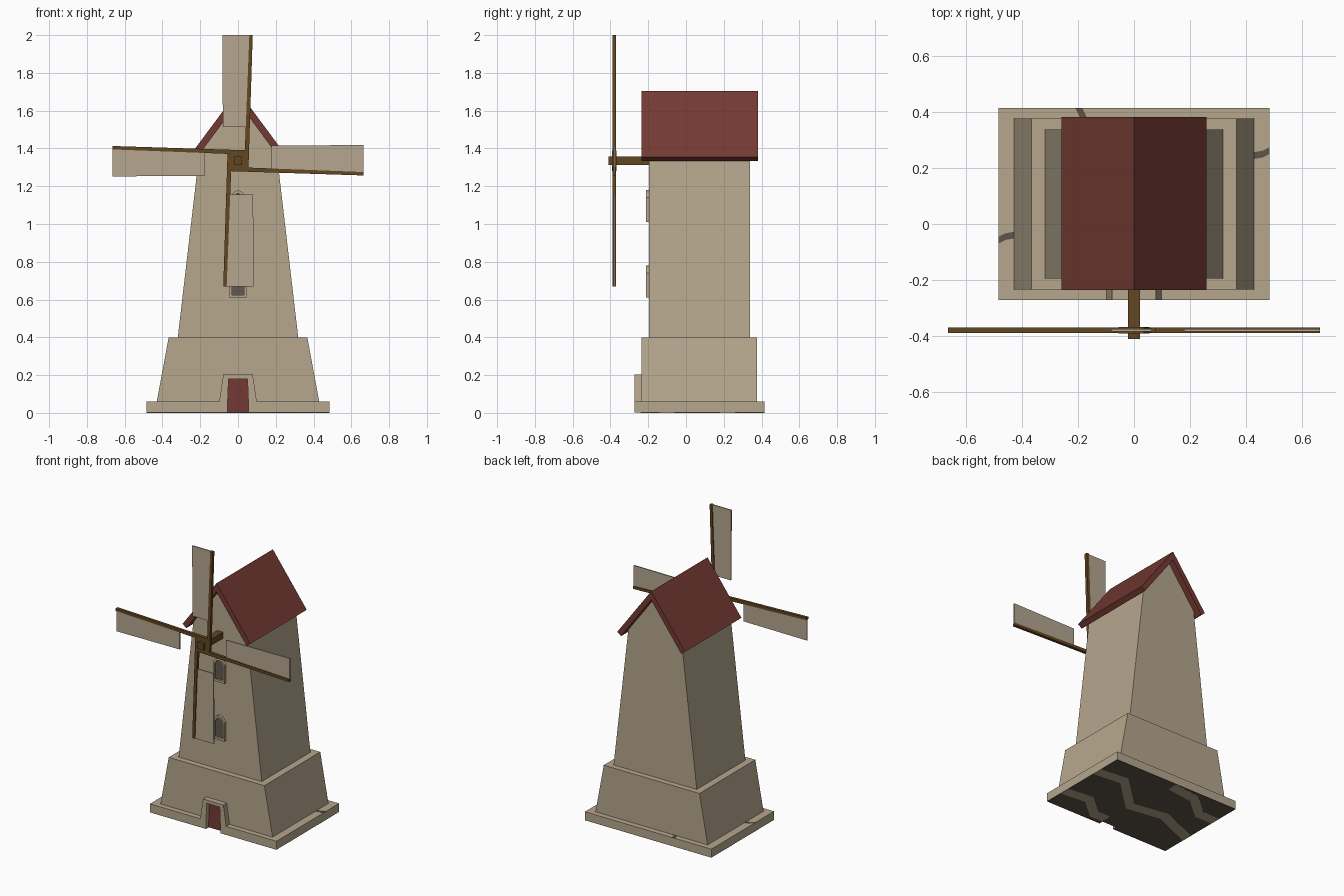
import bpy, bmesh, math
from mathutils import Vector

if "Cube" in bpy.data.objects:
    bpy.data.objects.remove(bpy.data.objects["Cube"])


def material(name, rgb):
    m = bpy.data.materials.new(name)
    m.diffuse_color = (*rgb, 1)
    m.use_nodes = True
    m.node_tree.nodes["Principled BSDF"].inputs["Base Color"].default_value = m.diffuse_color
    return m


STONE = material("pale stone", (0.465, 0.385, 0.27))
SAIL = material("sail cloth", (0.465, 0.385, 0.28))
RED = material("dark red", (0.174, 0.042, 0.033))
WOOD = material("brown wood", (0.127, 0.063, 0.016))
GLASS = material("window grey", (0.12, 0.10, 0.08))
SOIL = material("dark underside", (0.11, 0.09, 0.065))


def prism(name, pts, a, b, mat, axis="y"):
    """Extrude a flat outline: (x, z) along y, or (x, y) along z."""
    bm = bmesh.new()
    place = (lambda p, d: (p[0], d, p[1])) if axis == "y" else (lambda p, d: (p[0], p[1], d))
    face = bm.faces.new([bm.verts.new(place(p, a)) for p in pts])
    top = bmesh.ops.extrude_face_region(bm, geom=[face])
    shift = Vector(place((0, 0), b - a))
    bmesh.ops.translate(bm, vec=shift, verts=[g for g in top["geom"] if isinstance(g, bmesh.types.BMVert)])
    bmesh.ops.recalc_face_normals(bm, faces=bm.faces)
    me = bpy.data.meshes.new(name)
    bm.to_mesh(me)
    bm.free()
    me.materials.append(mat)
    ob = bpy.data.objects.new(name, me)
    bpy.context.collection.objects.link(ob)
    return ob


def mirrored(half):
    """Complete an outline from its right half, listed bottom to top."""
    return half + [(-x, z) for x, z in reversed(half) if abs(x) > 1e-6]


def box(x, z0, z1):
    return [(x, z0), (x, z1), (-x, z1), (-x, z0)]


def band(path, w):
    """Widen a path into a ribbon outline, offset along y."""
    return [(x, y - w) for x, y in path] + [(x, y + w) for x, y in reversed(path)]


# Foundation slab with a doorway notch, and its patterned underside
slab = [(-0.485, -0.272), (-0.055, -0.272), (-0.055, -0.236), (0.055, -0.236),
        (0.055, -0.272), (0.485, -0.272), (0.485, 0.415), (-0.485, 0.415)]
prism("foundation", slab, 0.003, 0.06, STONE, "z")
prism("underside", slab, 0.001, 0.003, SOIL, "z")
bands = [[(0.485, 0.22), (0.28, 0.24), (0.05, 0.02), (-0.2, 0.06), (-0.485, -0.06)],
         [(0.485, -0.1), (0.3, -0.08), (0.16, -0.2), (0.06, -0.2)],
         [(0.0, 0.375), (-0.2, 0.35), (-0.35, 0.22), (-0.485, 0.22)]]
for i, path in enumerate(bands):
    prism(f"underside_band_{i + 1}", band(path, 0.04), 0.0, 0.003, STONE, "z")

# Dark streaks on the slab top
streaks = [[(-0.485, -0.058), (-0.46, -0.045), (-0.43, -0.04)],
           [(0.43, 0.245), (0.46, 0.25), (0.485, 0.263)]]
for i, path in enumerate(streaks):
    prism(f"slab_streak_{i + 1}", band(path, 0.012), 0.058, 0.0615, SOIL, "z")
prism("slab_streak_3", [(-0.21, 0.415), (-0.185, 0.415), (-0.165, 0.375), (-0.19, 0.375)],
      0.058, 0.0615, SOIL, "z")

# Plinth and tapered tower with gable
prism("plinth", mirrored([(0.435, 0.03), (0.43, 0.06), (0.367, 0.4)]), -0.235, 0.377, STONE)
prism("tower", mirrored([(0.32, 0.39), (0.206, 1.367), (0, 1.645)]), -0.195, 0.338, STONE)

# Pitched roof
prism("roof", [(0.26, 1.355), (0, 1.705), (-0.26, 1.355), (-0.231, 1.333), (0, 1.645), (0.231, 1.333)],
      -0.236, 0.382, RED)

# Doorway
prism("door_surround", [(-0.1, 0.055), (-0.078, 0.203), (0.078, 0.203), (0.1, 0.055),
                        (0.055, 0.055), (0.05, 0.18), (-0.05, 0.18), (-0.055, 0.055)],
      -0.272, -0.23, STONE)
prism("door", box(0.055, 0.001, 0.182), -0.242, -0.234, RED)

# Two pointed windows, each a frame around a recessed pane
for name, z in (("lower", 0.61), ("upper", 1.01)):
    def arch(w, base, spring, tip):
        return [(w, z + base), (w, z + spring), (w * 0.5, z + (spring + tip) * 0.5 + 0.008), (0, z + tip)]
    outer = mirrored(arch(0.045, 0.0, 0.13, 0.17))
    inner = mirrored(arch(0.032, 0.015, 0.122, 0.152))
    n = len(outer)
    for i in range(n):
        j = (i + 1) % n
        prism(f"{name}_window_frame_{i + 1}", [outer[i], outer[j], inner[j], inner[i]], -0.212, -0.19, STONE)
    prism(f"{name}_window_pane", inner, -0.199, -0.192, GLASS)

# Axle and hub
HUB = 1.335
prism("axle", box(0.022, HUB - 0.022, HUB + 0.022), -0.411, -0.15, WOOD)
prism("hub", box(0.055, HUB - 0.055, HUB + 0.055), -0.391, -0.369, WOOD)

# Four arms turned in quarter steps around the hub
spar = [(0.032, -0.055), (0.055, -0.055), (0.078, 0.665), (0.06, 0.665)]
sail = [(-0.083, 0.665), (-0.08, 0.178), (0.045, 0.178), (0.064, 0.665)]
for k in range(4):
    c, s = round(math.cos(k * math.pi / 2)), round(math.sin(k * math.pi / 2))

    def turn(pts):
        return [(c * x - s * z, HUB + s * x + c * z) for x, z in pts]
    prism(f"spar_{k + 1}", turn(spar), -0.39, -0.37, WOOD)
    prism(f"sail_{k + 1}", turn(sail), -0.384, -0.376, SAIL)
